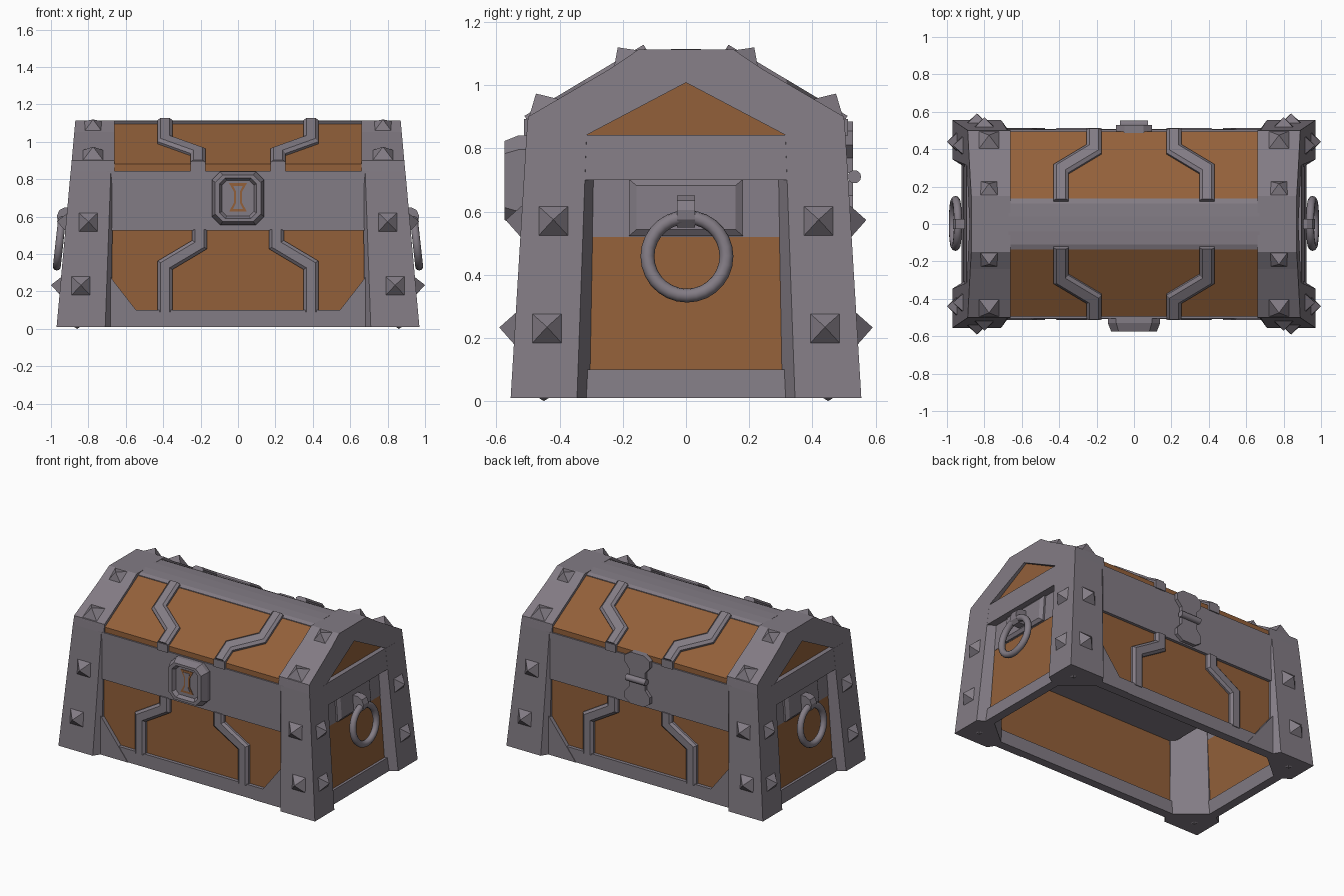
import bpy, bmesh, math
from mathutils import Vector, Matrix

if "Cube" in bpy.data.objects:
    bpy.data.objects.remove(bpy.data.objects["Cube"])


def material(name, rgb):
    m = bpy.data.materials.new(name)
    m.diffuse_color = (*rgb, 1)
    m.use_nodes = True
    m.node_tree.nodes["Principled BSDF"].inputs["Base Color"].default_value = m.diffuse_color
    return m


IRON = material("iron grey", (0.225, 0.2, 0.232))
WOOD = material("brown wood", (0.29, 0.117, 0.042))


def finish(name, bm, mat, smooth=False):
    bmesh.ops.recalc_face_normals(bm, faces=bm.faces)
    me = bpy.data.meshes.new(name)
    bm.to_mesh(me)
    bm.free()
    me.materials.append(mat)
    for p in me.polygons:
        p.use_smooth = smooth
    ob = bpy.data.objects.new(name, me)
    bpy.context.collection.objects.link(ob)
    return ob


def loft(name, rings, mat, smooth=False):
    """Join rings of equal point count and cap both ends."""
    bm = bmesh.new()
    vs = [[bm.verts.new(p) for p in r] for r in rings]
    n = len(vs[0])
    for a, b in zip(vs, vs[1:]):
        for i in range(n):
            j = (i + 1) % n
            bm.faces.new((a[i], a[j], b[j], b[i]))
    bm.faces.new(vs[0])
    bm.faces.new(vs[-1])
    return finish(name, bm, mat, smooth)


def box(name, x0, x1, y0, y1, z0, z1, mat):
    ring = lambda z: [(x0, y0, z), (x1, y0, z), (x1, y1, z), (x0, y1, z)]
    return loft(name, [ring(z0), ring(z1)], mat)


def stud(name, pos, normal, half=0.065, height=0.05):
    """Square pyramid standing on a surface."""
    n = Vector(normal).normalized()
    t = n.cross(Vector((1, 0, 0)) if abs(n.x) < 0.5 else Vector((0, 1, 0))).normalized()
    b = n.cross(t)
    c = Vector(pos) - n * 0.015
    bm = bmesh.new()
    base = [bm.verts.new(c + (t * i + b * j) * half) for i, j in ((-1, -1), (1, -1), (1, 1), (-1, 1))]
    tip = bm.verts.new(Vector(pos) + n * height)
    bm.faces.new(base)
    for i in range(4):
        bm.faces.new((base[i], base[(i + 1) % 4], tip))
    return finish(name, bm, IRON)


def strap(name, path, place, width=0.04, h=0.028):
    """Bevelled band along a 2D path; place(u, v, height) gives the 3D point."""
    pts = [Vector(p) for p in path]
    rings = []
    for i, p in enumerate(pts):
        d = [(pts[k + 1] - pts[k]).normalized() for k in (i - 1, i) if 0 <= k < len(pts) - 1]
        n = [Vector((-e.y, e.x)) for e in d]
        m = sum(n, Vector((0, 0))).normalized()
        m /= m.dot(n[0])
        prof = ((-width, -0.02), (-width, h * 0.5), (-width * 0.6, h), (width * 0.6, h), (width, h * 0.5), (width, -0.02))
        rings.append([place(*(p + m * w), k) for w, k in prof])
    return loft(name, rings, IRON)


def outer_x(z):
    return 0.97 - 0.1 * (z - 0.01) / 1.1


# Grey middle band, wooden lid and rounded ridge
box("middle_band", -0.7, 0.7, -0.505, 0.505, 0.525, 0.845, IRON)
lid = [(-0.495, 0.83), (-0.495, 0.88), (-0.13, 1.098), (0.13, 1.098), (0.495, 0.88), (0.495, 0.83)]
loft("lid", [[(x, y, z) for y, z in lid] for x in (-0.67, 0.67)], WOOD)
ridge = [(-0.135, 1.07), (-0.135, 1.1), (-0.11, 1.11), (-0.04, 1.114), (0.04, 1.114), (0.11, 1.11), (0.135, 1.1), (0.135, 1.07)]
loft("lid_ridge", [[(x, y, z) for y, z in ridge] for x in (-0.67, 0.67)], IRON)

# Front and back walls
for s, side in ((-1, "front"), (1, "back")):
    box(side + "_wood_panel", -0.72, 0.72, s * 0.46, s * 0.485, 0.02, 0.53, WOOD)
    box(side + "_bottom_board", -0.72, 0.72, s * 0.45, s * 0.508, 0.01, 0.1, IRON)
    for m in (-1, 1):
        tri = [(0.7, 0.3), (0.475, 0.01), (0.7, 0.01)]
        loft(side + "_corner_brace", [[(m * x, s * y, z) for x, z in tri] for y in (0.47, 0.512)], IRON)
        strap(side + "_strap", [(0.39, 0.09), (0.39, 0.34), (0.205, 0.45), (0.205, 0.53)],
              lambda u, v, h: (m * u, s * (0.485 + h), v))

        # Lid straps follow the slope
        def on_lid(u, v, h):
            return (m * u, s * (v + h * 0.51), 0.88 + (0.495 - v) * 0.597 + h * 0.86)
        strap("lid_strap", [(0.39, 0.12), (0.39, 0.29), (0.215, 0.395), (0.215, 0.497)], on_lid)
        box("lid_strap_end", m * 0.175, m * 0.255, s * 0.48, s * 0.512, 0.84, 0.893, IRON)

# Corner legs with studs
low = [(0.97, 0.555), (0.71, 0.555), (0.675, 0.5), (0.675, 0.46), (0.86, 0.305), (0.905, 0.305), (0.97, 0.345)]
high = [(0.895, 0.505), (0.68, 0.505), (0.67, 0.5), (0.67, 0.45), (0.82, 0.29), (0.845, 0.29), (0.895, 0.315)]
for m in (-1, 1):
    for s in (-1, 1):
        loft("corner_leg", [[(m * x, s * y, z) for x, y in r] for r, z in ((low, 0.01), (high, 0.84))], IRON)
        for x, z in ((0.84, 0.23), (0.8, 0.57)):
            stud("leg_stud", (m * x, s * (0.555 - 0.06 * z), z), (0, s, 0.06))
        for y, z in ((0.44, 0.23), (0.42, 0.57)):
            stud("leg_side_stud", (m * outer_x(z), s * y, z), (m, 0, 0.09), 0.06)
        stud("foot_stud", (m * 0.86, s * 0.45, 0.01), (0, 0, -1), 0.04, 0.01)
        stud("lid_stud", (m * 0.775, s * 0.45, 0.93), (0, s * 0.5, 0.87), 0.068)
        stud("lid_stud", (m * 0.775, s * 0.19, 1.083), (0, s * 0.58, 0.81), 0.062, 0.045)

# End frames, side panels and handles
half = [(0.32, 0.7), (0.32, 0.84), (0.505, 0.84), (0.5, 0.9), (0.24, 1.052), (0.15, 1.113)]
gable = half + [(-y, z) for y, z in reversed(half)]
tri = [(-0.315, 0.842), (0.315, 0.842), (0, 1.008)]
for m in (-1, 1):
    frame = loft("end_frame", [[(m * 0.66, y, z) for y, z in gable],
                               [(m * outer_x(z), y, z) for y, z in gable]], IRON)
    cutter = loft("gable_cutter", [[(m * x, y, z) for y, z in tri] for x in (0.84, 1.0)], IRON)
    cutter.hide_render = True
    cutter.hide_viewport = True
    cut = frame.modifiers.new("gable opening", 'BOOLEAN')
    cut.operation = 'DIFFERENCE'
    cut.solver = 'EXACT'
    cut.object = cutter
    loft("gable_wood", [[(m * x, y, z) for y, z in tri] for x in (0.835, 0.862)], WOOD)

    def slab(name, z0, z1, x0, x1, w, mat, t=0.03):
        sec = [(x0 - t, z0), (x0, z0), (x1, z1), (x1 - t, z1)]
        loft(name, [[(m * x, y, z) for x, z in sec] for y in (-w, w)], mat)
    slab("side_wood_panel", 0.02, 0.52, 0.9, 0.867, 0.31, WOOD)
    slab("side_upper_panel", 0.52, 0.72, 0.869, 0.855, 0.31, IRON)
    slab("side_bottom_board", 0.01, 0.1, 0.922, 0.912, 0.32, IRON, 0.06)

    # Handle plate, bracket and hanging ring
    def plate(w, z0, z1, dx):
        return [(m * (0.906 - 0.072 * z + dx), y, z) for y, z in ((-w, z0), (w, z0), (w, z1), (-w, z1))]
    loft("handle_plate", [plate(0.18, 0.523, 0.702, -0.02), plate(0.18, 0.523, 0.702, 0.012),
                          plate(0.157, 0.543, 0.682, 0.028)], IRON)
    arc = [(0.87, 0.55), (0.945, 0.55), (0.965, 0.575), (0.968, 0.605), (0.955, 0.635), (0.925, 0.65), (0.87, 0.65)]
    loft("handle_bracket", [[(m * x, y, z) for x, z in arc] for y in (-0.028, 0.028)], IRON)
    bpy.ops.mesh.primitive_torus_add(major_radius=0.125, minor_radius=0.022, major_segments=28, minor_segments=10,
                                     location=(m * 0.955, 0.003, 0.458), rotation=(0, m * (math.pi / 2 - 0.11), 0))
    ring = bpy.context.object
    ring.name = "handle_ring"
    ring.data.materials.append(IRON)
    bpy.ops.object.shade_smooth()


# Front lock: bevelled octagon with sunken face
def octagon(w, h, c, y):
    pts = [(w, h - c), (w - c, h), (c - w, h), (-w, h - c), (-w, c - h), (c - w, -h), (w - c, -h), (w, c - h)]
    return [(x, y, 0.698 + z) for x, z in pts]


loft("lock_plate", [octagon(0.14, 0.143, 0.045, -0.48), octagon(0.14, 0.143, 0.045, -0.53),
                    octagon(0.122, 0.125, 0.04, -0.575), octagon(0.098, 0.108, 0.03, -0.575),
                    octagon(0.085, 0.095, 0.026, -0.55)], IRON)


# Hourglass keyhole
def hourglass(name, w, waist, h, y, mat):
    pts = [(w, h), (waist, 0.03), (waist, -0.03), (w, -h), (-w, -h), (-waist, -0.03), (-waist, 0.03), (-w, h)]
    loft(name, [[(x, yy, 0.703 + z) for x, z in pts] for yy in (-0.548, y)], mat)


hourglass("keyhole_rim", 0.048, 0.022, 0.077, -0.554, WOOD)
hourglass("keyhole", 0.026, 0.01, 0.062, -0.557, IRON)

# Back hinge: two flared plates and a pin
for s in (-1, 1):
    flare = [(0.06, 0.012), (0.06, 0.06), (0.095, 0.1), (0.095, 0.145), (0.05, 0.175)]
    flare += [(-x, z) for x, z in reversed(flare)]
    loft("hinge_plate", [[(x, y, 0.71 + s * z) for x, z in flare] for y in (0.48, 0.528)], IRON)
bpy.ops.mesh.primitive_cylinder_add(vertices=14, radius=0.021, depth=0.15, location=(0, 0.533, 0.71),
                                    rotation=(0, math.pi / 2, 0))
pin = bpy.context.object
pin.name = "hinge_pin"
pin.data.materials.append(IRON)
bpy.ops.object.shade_smooth_by_angle()
